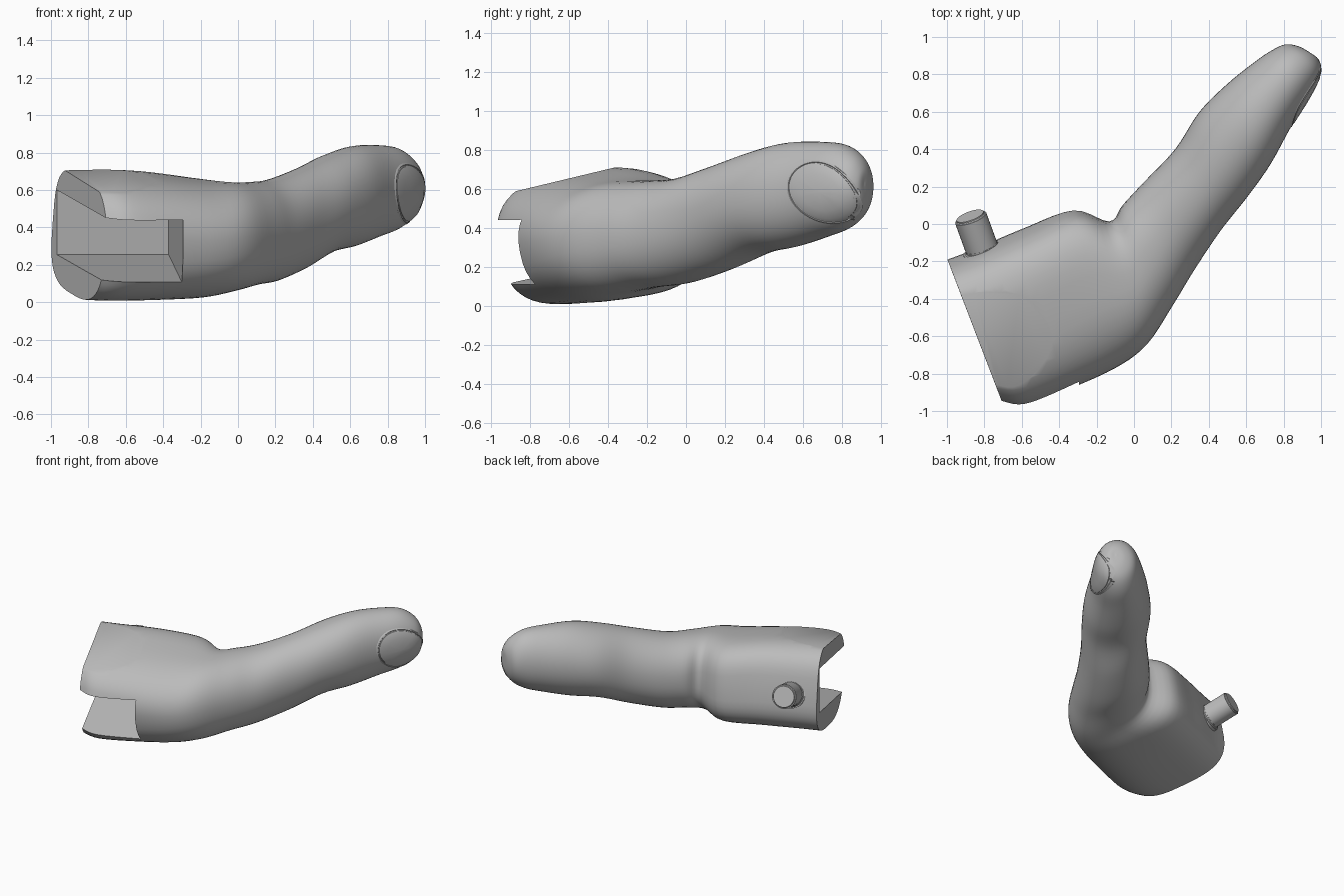
import bpy, bmesh, math
from mathutils import Vector, Matrix
from mathutils.bvhtree import BVHTree

old = bpy.data.objects.get("Cube")
if old:
    bpy.data.objects.remove(old, do_unlink=True)

grey = bpy.data.materials.new("plain grey")
grey.use_nodes = True
grey.diffuse_color = (0.5, 0.5, 0.5, 1)
grey.node_tree.nodes["Principled BSDF"].inputs["Base Color"].default_value = (0.5, 0.5, 0.5, 1)

# Base frame: u runs along the base, v towards its back
U, V = Vector((.93, .36, 0)), Vector((-.36, .93, 0))


def make_object(name, bm, smooth=True):
    bmesh.ops.recalc_face_normals(bm, faces=bm.faces)
    mesh = bpy.data.meshes.new(name)
    bm.to_mesh(mesh)
    bm.free()
    mesh.materials.append(grey)
    obj = bpy.data.objects.new(name, mesh)
    bpy.context.collection.objects.link(obj)
    if smooth:
        smooth_object(obj)
    return obj


def smooth_object(obj):
    bpy.ops.object.select_all(action='DESELECT')
    obj.select_set(True)
    bpy.context.view_layer.objects.active = obj
    bpy.ops.object.shade_smooth_by_angle(angle=math.radians(35))


# Sections: back x, y; front x, y; bottom, top; tilt; squareness at back and front
SECTIONS = [
    (-.99, -.21, -.71, -.94, .035, .68, .08, 3.4, 2.7),
    (-.86, -.16, -.59, -.955, .03, .68, .08, 3.4, 2.7),
    (-.59, -.045, -.38, -.885, .03, .67, .08, 3.4, 2.5),
    (-.32, .062, -.10, -.765, .035, .645, .06, 3.3, 2.3),
    (-.13, .01, .07, -.64, .065, .635, .04, 2.7, 2.2),
    (-.06, .10, .21, -.43, .095, .64, .03, 2.3, 2.2),
    (.05, .22, .32, -.25, .115, .655, .025, 2.2, 2.1),
    (.22, .40, .46, -.04, .18, .72, .01, 2.1, 2.1),
    (.35, .60, .61, .15, .265, .79, 0, 2.05, 2.1),
    (.50, .75, .73, .32, .30, .835, 0, 2.05, 2.1),
    (.65, .87, .84, .52, .35, .84, 0, 2.05, 2.1),
    (.74, .93, .94, .68, .39, .825, 0, 2.05, 2.1),
    (.81, .96, .995, .80, .45, .77, 0, 2, 2.1),
    (.88, .95, .985, .88, .53, .70, 0, 2, 2),
    (.938, .919, .942, .915, .62, .63, 0, 2, 2),
]
SEGMENTS, STEPS = 48, 5


def blend(a, b, c, d, t):
    return 0.5 * (2 * b + (c - a) * t + (2 * a - 5 * b + 4 * c - d) * t ** 2
                  + (3 * b - a - 3 * c + d) * t ** 3)


def section_points(sec):
    lx, ly, rx, ry, low, high, tilt, back, front = sec
    for i in range(SEGMENTS):
        a = math.tau * i / SEGMENTS
        power = back if math.cos(a) > 0 else front
        c, s = (math.copysign(abs(f) ** (2 / power), f) for f in (math.cos(a), math.sin(a)))
        t = (1 - c) / 2
        rise = s * (high - low) / 2
        point = Vector((lx + (rx - lx) * t, ly + (ry - ly) * t, (low + high) / 2 + rise + tilt * c))
        yield point - V * (2.5 * tilt * rise)


# Finger body: smooth loft through the sections
rings = []
last = len(SECTIONS) - 1
for k in range(last):
    four = [SECTIONS[min(max(k + j, 0), last)] for j in (-1, 0, 1, 2)]
    for j in range(STEPS):
        rings.append([blend(*v, j / STEPS) for v in zip(*four)])
rings.append(SECTIONS[last])

bm = bmesh.new()
loops = [[bm.verts.new(p) for p in section_points(r)] for r in rings]
for a, b in zip(loops, loops[1:]):
    for i in range(SEGMENTS):
        j = (i + 1) % SEGMENTS
        bm.faces.new((a[i], a[j], b[j], b[i]))
bm.faces.new(loops[0])
bm.faces.new(loops[-1])
bmesh.ops.recalc_face_normals(bm, faces=bm.faces)

# Flat facet trimmed off the top front of the base
trim = bmesh.ops.bisect_plane(bm, geom=bm.verts[:] + bm.edges[:] + bm.faces[:], dist=1e-5,
                              plane_co=(0, -.88, .585), plane_no=(0, -.24, 1), clear_outer=True)
bmesh.ops.holes_fill(bm, edges=[e for e in bm.edges if e.is_boundary], sides=0)
surface = BVHTree.FromBMesh(bm)
body = make_object("finger_body", bm, smooth=False)

# Slot cut in from the end and the front, sloping up to the back
plan = [U * -1.3 + V * .1, U * -.36 + V * .1, Vector((-.27, -1.1, 0)), U * -1.3 + V * -1.3]
bm = bmesh.new()
levels = []
for height in (0, .345):
    levels.append([bm.verts.new((p.x, p.y, .255 + (p.dot(V) - .1) * .205 + height)) for p in plan])
bm.faces.new(levels[0])
bm.faces.new(levels[1])
for i in range(4):
    j = (i + 1) % 4
    bm.faces.new((levels[0][i], levels[0][j], levels[1][j], levels[1][i]))
cutter = make_object("slot_cutter", bm, smooth=False)
cutter.hide_render = True
cut = body.modifiers.new("slot", 'BOOLEAN')
cut.operation = 'DIFFERENCE'
cut.solver = 'EXACT'
cut.object = cutter
bpy.ops.object.select_all(action='DESELECT')
body.select_set(True)
bpy.context.view_layer.objects.active = body
bpy.ops.object.modifier_apply(modifier=cut.name)
bpy.data.objects.remove(cutter, do_unlink=True)
smooth_object(body)


# Hinge peg with a low collar on the back of the base
def cylinder(name, start, end, radius, bevel):
    axis = end - start
    bm = bmesh.new()
    bmesh.ops.create_cone(bm, cap_ends=True, segments=32, radius1=radius, radius2=radius,
                          depth=axis.length,
                          matrix=Matrix.Translation((start + end) / 2)
                          @ axis.to_track_quat('Z', 'Y').to_matrix().to_4x4())
    rim = [e for e in bm.edges if all((v.co - end).dot(axis) > -.001 for v in e.verts)]
    bmesh.ops.bevel(bm, geom=rim, offset=bevel, segments=3, affect='EDGES')
    make_object(name, bm)


root, tip = Vector((-.805, -.155, .405)), Vector((-.877, .043, .475))
cylinder("hinge_peg", root, tip, .088, .012)
cylinder("peg_collar", root, root.lerp(tip, .17), .105, .015)

# Fingernail: a plate laid on the skin with a thin fold around it
ALONG, OUT, UP = Vector((.52, .85, 0)), Vector((.85, -.52, 0)), Vector((0, 0, 1))
CENTRE = Vector((.92, .70, .58))


def on_skin(radius, angle, lift):
    # the lower free end of the nail leans towards the tip
    drop = .155 * math.sin(angle)
    run = .185 * math.cos(angle) - .25 * drop
    p = CENTRE + (ALONG * run + UP * drop) * radius
    hit, normal, _, _ = surface.ray_cast(p + OUT, -OUT)
    if hit is None:
        hit, normal, _, _ = surface.find_nearest(p)
    return hit + normal * lift


def skin_strip(name, profile):
    bm = bmesh.new()
    count = 48
    rows = [[bm.verts.new(on_skin(r, math.tau * i / count, lift)) for i in range(count)]
            for r, lift in profile]
    for a, b in zip(rows, rows[1:]):
        for i in range(count):
            j = (i + 1) % count
            bm.faces.new((a[i], a[j], b[j], b[i]))
    if profile[-1][0] < .1:
        bm.faces.new(rows[-1])
    make_object(name, bm)


skin_strip("fingernail", [(.96, -.004), (.94, .003), (.85, .005), (.6, .005), (.3, .005), (.05, .005)])
skin_strip("nail_fold", [(1.08, -.003), (1.04, .003), (1.0, .004), (.975, -.003)])
